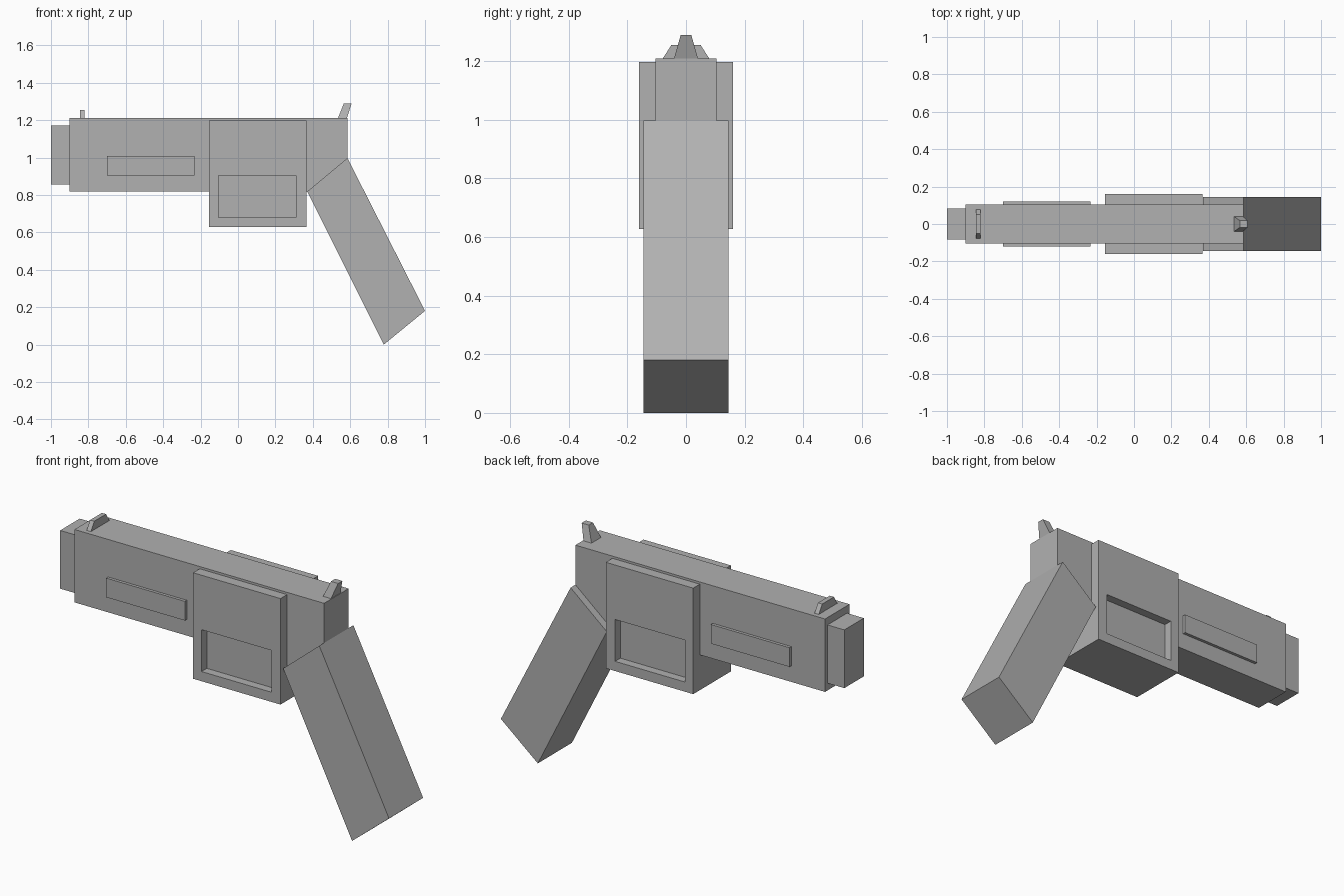
import bpy, bmesh

if "Cube" in bpy.data.objects:
    bpy.data.objects.remove(bpy.data.objects["Cube"])


def prism(name, profile, half_widths):
    """Side profile in x/z, spanning both sides of y=0; one half width per point."""
    bm = bmesh.new()
    sides = [[bm.verts.new((x, s * w, z)) for (x, z), w in zip(profile, half_widths)]
             for s in (-1, 1)]
    n = len(profile)
    for side in sides:
        bm.faces.new(side)
    for i in range(n):
        j = (i + 1) % n
        bm.faces.new((sides[0][i], sides[0][j], sides[1][j], sides[1][i]))
    bmesh.ops.recalc_face_normals(bm, faces=bm.faces[:])
    mesh = bpy.data.meshes.new(name)
    bm.to_mesh(mesh)
    bm.free()
    mesh.materials.append(dark_grey)
    obj = bpy.data.objects.new(name, mesh)
    bpy.context.collection.objects.link(obj)
    return obj


def slab(name, x0, x1, z0, z1, w):
    return prism(name, [(x0, z0), (x1, z0), (x1, z1), (x0, z1)], [w] * 4)


def box(name, x0, x1, y0, y1, z0, z1):
    bpy.ops.mesh.primitive_cube_add(size=1, location=((x0 + x1) / 2, (y0 + y1) / 2, (z0 + z1) / 2))
    obj = bpy.context.object
    obj.name = name
    obj.scale = (x1 - x0, y1 - y0, z1 - z0)
    obj.data.materials.append(dark_grey)
    return obj


# Dark grey finish for the whole model
dark_grey = bpy.data.materials.new("dark_grey")
dark_grey.diffuse_color = (0.44, 0.44, 0.44, 1)
dark_grey.use_nodes = True
dark_grey.node_tree.nodes["Principled BSDF"].inputs["Base Color"].default_value = dark_grey.diffuse_color

# Main body with slanted rear underside, and muzzle
prism("body", [(-0.90, 0.818), (0.37, 0.818), (0.585, 0.997), (0.585, 1.21), (-0.90, 1.21)],
      [0.104] * 5)
slab("muzzle", -1.0, -0.90, 0.857, 1.17, 0.083)

# Raised side panels
slab("side_panels", -0.70, -0.232, 0.905, 1.008, 0.12)

# Centre housing with a recessed window on each side
housing = slab("housing", -0.155, 0.365, 0.628, 1.198, 0.16)
for s in (-1, 1):
    y0, y1 = sorted((s * 0.115, s * 0.25))
    cutter = box("recess_cutter", -0.105, 0.31, y0, y1, 0.68, 0.905)
    cutter.hide_render = True
    mod = housing.modifiers.new("recess", 'BOOLEAN')
    mod.operation = 'DIFFERENCE'
    mod.solver = 'EXACT'
    mod.object = cutter
    bpy.context.view_layer.objects.active = housing
    bpy.ops.object.modifier_apply(modifier=mod.name)
    bpy.data.objects.remove(cutter)

# Slanted grip
prism("grip", [(0.37, 0.818), (0.78, 0.0), (1.0, 0.18), (0.585, 0.997)], [0.145] * 4)

# Tapered sights
prism("front_sight", [(-0.845, 1.205), (-0.82, 1.205), (-0.82, 1.255), (-0.845, 1.255)],
      [0.082, 0.082, 0.05, 0.05])
prism("rear_sight", [(0.532, 1.205), (0.580, 1.205), (0.608, 1.29), (0.566, 1.29)],
      [0.042, 0.042, 0.018, 0.018])
